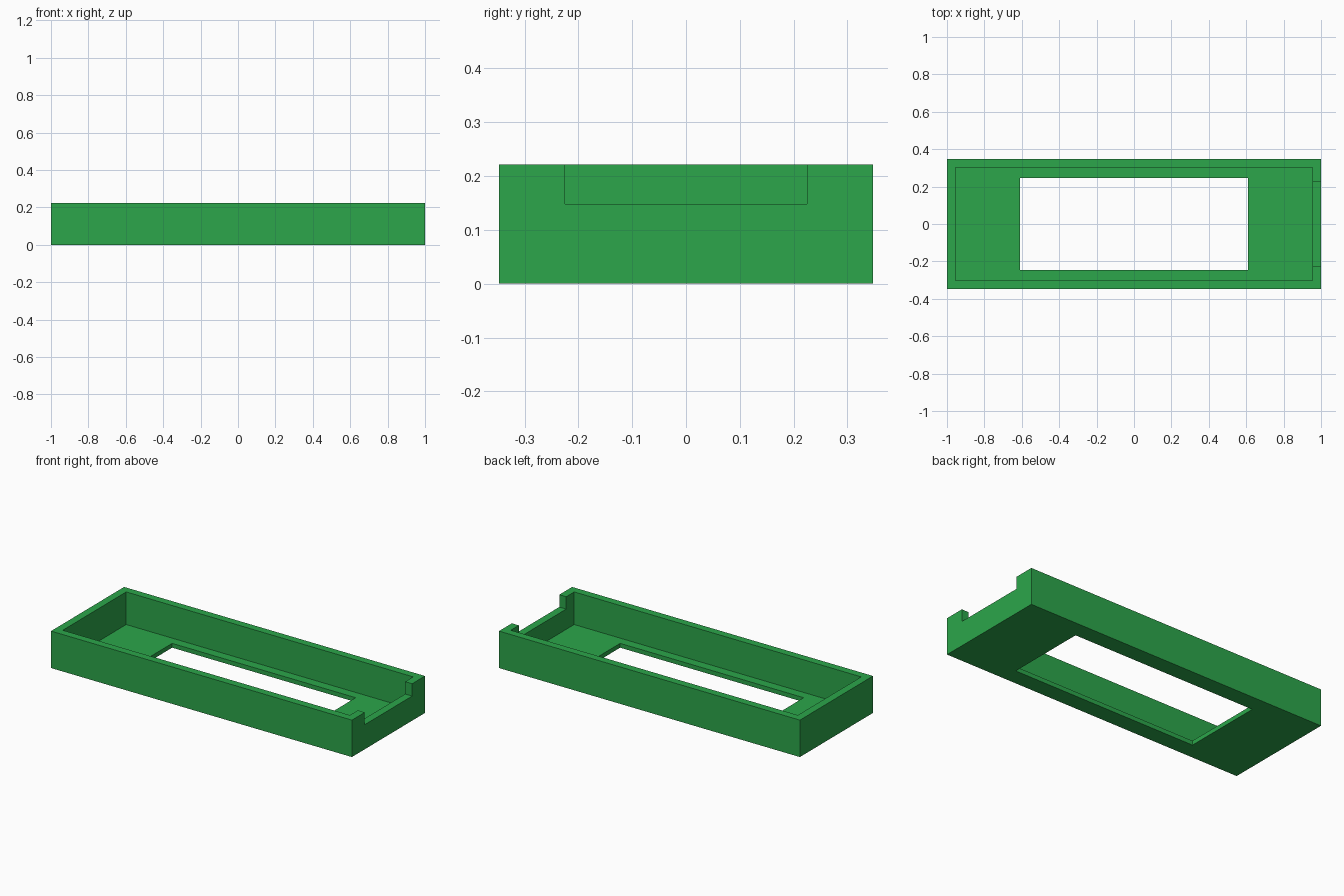
import bpy

if "Cube" in bpy.data.objects:
    bpy.data.objects.remove(bpy.data.objects["Cube"])

green = bpy.data.materials.new("green plastic")
green.diffuse_color = (0.025, 0.381, 0.069, 1)
green.use_nodes = True
green.node_tree.nodes["Principled BSDF"].inputs["Base Color"].default_value = green.diffuse_color

# Overall sizes
HX, HY, HEIGHT = 1.0, 0.347, 0.222
WALL, FLOOR = 0.046, 0.026


def box(name, x, y, z):
    """Box from (min, max) ranges on each axis."""
    bpy.ops.mesh.primitive_cube_add(size=1)
    ob = bpy.context.object
    ob.name = name
    for v in ob.data.vertices:
        v.co = [r[0] if c < 0 else r[1] for c, r in zip(v.co, (x, y, z))]
    ob.data.materials.append(green)
    return ob


def cut(target, cutter):
    mod = target.modifiers.new(cutter.name, 'BOOLEAN')
    mod.operation = 'DIFFERENCE'
    mod.solver = 'EXACT'
    mod.object = cutter
    bpy.context.view_layer.objects.active = target
    bpy.ops.object.modifier_apply(modifier=mod.name)
    bpy.data.objects.remove(cutter)


# Outer block of the tray
tray = box("open_tray", (-HX, HX), (-HY, HY), (0, HEIGHT))

# Hollow interior above the floor
cut(tray, box("interior_cutter", (-HX + WALL, HX - WALL),
              (-HY + WALL, HY - WALL), (FLOOR, 0.5)))

# Rectangular window through the floor
cut(tray, box("window_cutter", (-0.61, 0.61), (-0.246, 0.246), (-0.2, 0.1)))

# Notch in the upper part of the right end wall
cut(tray, box("notch_cutter", (0.85, 1.2), (-0.225, 0.225), (0.148, 0.5)))
